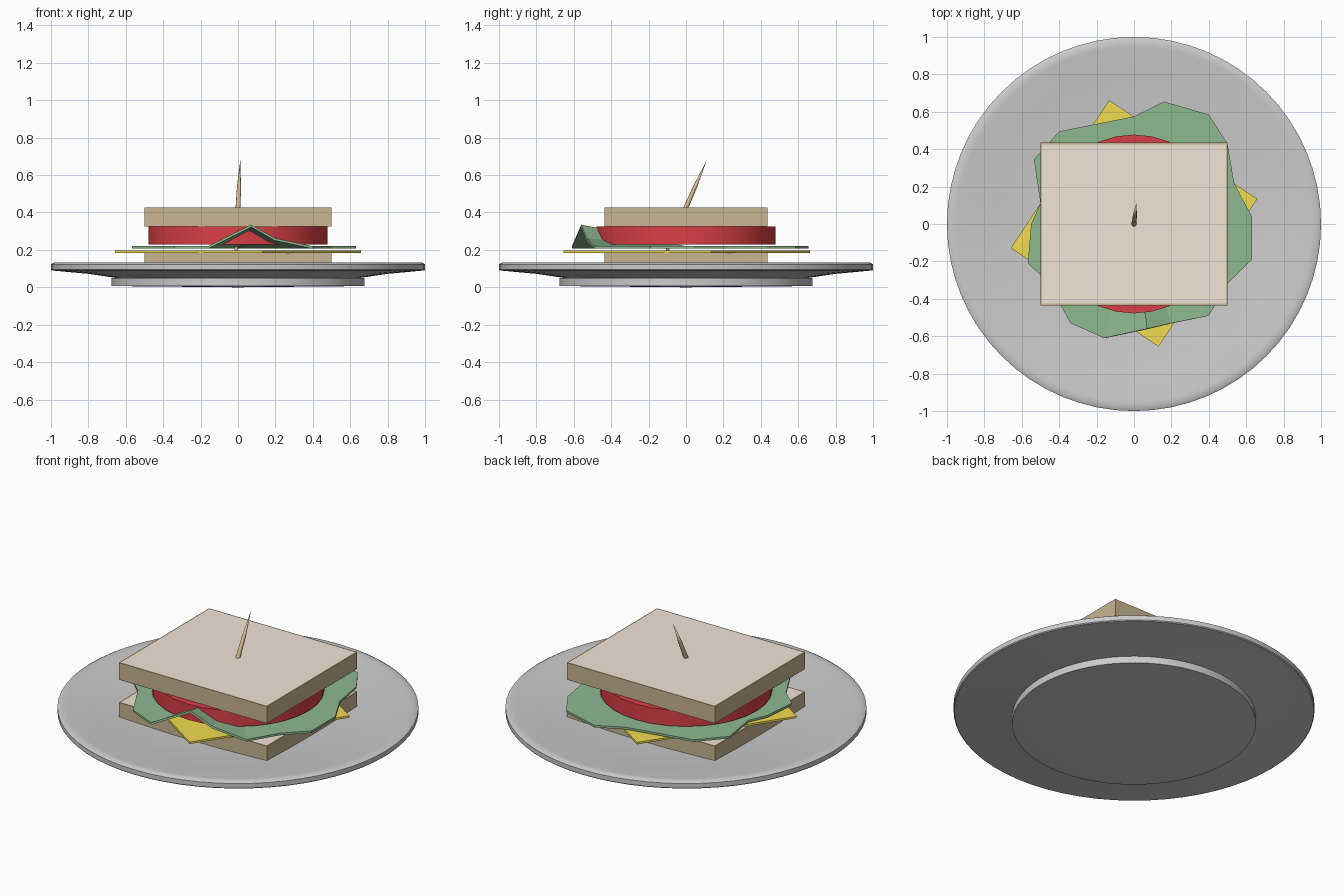
import bpy, bmesh, math
from mathutils import Vector, Matrix

if "Cube" in bpy.data.objects:
    bpy.data.objects.remove(bpy.data.objects["Cube"])


def mat(name, rgb):
    m = bpy.data.materials.new(name)
    m.diffuse_color = (*rgb, 1)
    m.use_nodes = True
    m.node_tree.nodes["Principled BSDF"].inputs["Base Color"].default_value = m.diffuse_color
    return m


CRUST = mat("crust", (0.58, 0.46, 0.29))
CRUMB = mat("crumb", (0.88, 0.78, 0.67))
CHEESE = mat("cheese", (0.88, 0.72, 0.08))
LETTUCE = mat("lettuce", (0.27, 0.48, 0.28))
TOMATO = mat("tomato", (0.70, 0.05, 0.06))
WOOD = mat("wood", (0.70, 0.53, 0.32))


def finish(bm, name, mats=(), smooth=None):
    bmesh.ops.recalc_face_normals(bm, faces=bm.faces)
    me = bpy.data.meshes.new(name)
    bm.to_mesh(me)
    bm.free()
    ob = bpy.data.objects.new(name, me)
    bpy.context.collection.objects.link(ob)
    for m in mats:
        me.materials.append(m)
    if smooth:
        bpy.ops.object.select_all(action='DESELECT')
        ob.select_set(True)
        bpy.context.view_layer.objects.active = ob
        bpy.ops.object.shade_smooth_by_angle(angle=math.radians(smooth))
    return ob


def lathe(profile, steps):
    bm = bmesh.new()
    vs = [bm.verts.new((r, 0, z)) for r, z in profile]
    es = [bm.edges.new(p) for p in zip(vs, vs[1:])]
    bmesh.ops.spin(bm, geom=vs + es, cent=(0, 0, 0), axis=(0, 0, 1),
                   angle=math.tau, steps=steps, use_duplicate=False)
    bmesh.ops.remove_doubles(bm, verts=bm.verts, dist=1e-4)
    return bm


def box(size, loc, rot=0):
    bm = bmesh.new()
    bmesh.ops.create_cube(bm, size=1, matrix=Matrix.Translation(loc)
                          @ Matrix.Rotation(rot, 4, 'Z') @ Matrix.Diagonal((*size, 1)))
    return bm


# Plate with solid foot and shallow dish
finish(lathe([(0, 0), (0.6, 0.006), (0.675, 0.008), (0.675, 0.05), (0.65, 0.05),
              (0.80, 0.072), (0.995, 0.09), (1.0, 0.095), (1.0, 0.123),
              (0.985, 0.132), (0.95, 0.13), (0.80, 0.113), (0.66, 0.097),
              (0.45, 0.085), (0, 0.08)], 64), "plate", smooth=35)

# Bread slices: crust box with inset crumb on top and bottom
for name, z in (("bottom_bread", 0.133), ("top_bread", 0.376)):
    bm = box((1.0, 0.87, 0.104), (0, 0, z))
    bm.normal_update()
    caps = [f for f in bm.faces if abs(f.normal.z) > 0.9]
    bmesh.ops.inset_individual(bm, faces=caps, thickness=0.013)
    for f in caps:
        f.material_index = 1
    finish(bm, name, (CRUST, CRUMB))

# Cheese slice, turned so its corners stick out
finish(box((0.95, 0.95, 0.012), (0, 0.003, 0.19), math.radians(56.3)),
       "cheese_slice", (CHEESE,))

# Lettuce leaf: fan from the centre with one raised fold at the front
rim = [(0.16, 0.655), (0.40, 0.585), (0.50, 0.43), (0.535, 0.22), (0.63, 0.04),
       (0.63, -0.19), (0.50, -0.32), (0.40, -0.49), (0.20, -0.53, 0.262),
       (0.07, -0.56, 0.335), (-0.16, -0.61), (-0.34, -0.53), (-0.46, -0.31),
       (-0.568, -0.21), (-0.55, 0.0), (-0.50, 0.11), (-0.535, 0.345),
       (-0.40, 0.495), (0.0, 0.575)]
bm = bmesh.new()
hub = bm.verts.new((0, 0, 0.22))
ring = [bm.verts.new(p if len(p) == 3 else (*p, 0.22)) for p in rim]
for a, b in zip(ring, ring[1:] + ring[:1]):
    bm.faces.new((hub, a, b))
leaf = finish(bm, "lettuce_leaf", (LETTUCE,))
if leaf.data.polygons[0].normal.z < 0:
    leaf.data.flip_normals()
sol = leaf.modifiers.new("thickness", 'SOLIDIFY')
sol.thickness = 0.013
sol.offset = -1

# Tomato slice
finish(lathe([(0, 0.228), (0.478, 0.228), (0.478, 0.324), (0, 0.324)], 32),
       "tomato_slice", (TOMATO,), smooth=35)

# Leaning toothpick, pointed at both ends
pick = lathe([(0, -0.31), (0.009, -0.24), (0.013, 0), (0.011, 0.12), (0, 0.274)], 8)
turn = Vector((0.012, 0.11, 0.25)).to_track_quat('Z', 'Y').to_matrix().to_4x4()
bmesh.ops.transform(pick, matrix=Matrix.Translation((0, 0, 0.427)) @ turn, verts=pick.verts)
finish(pick, "toothpick", (WOOD,), smooth=50)
